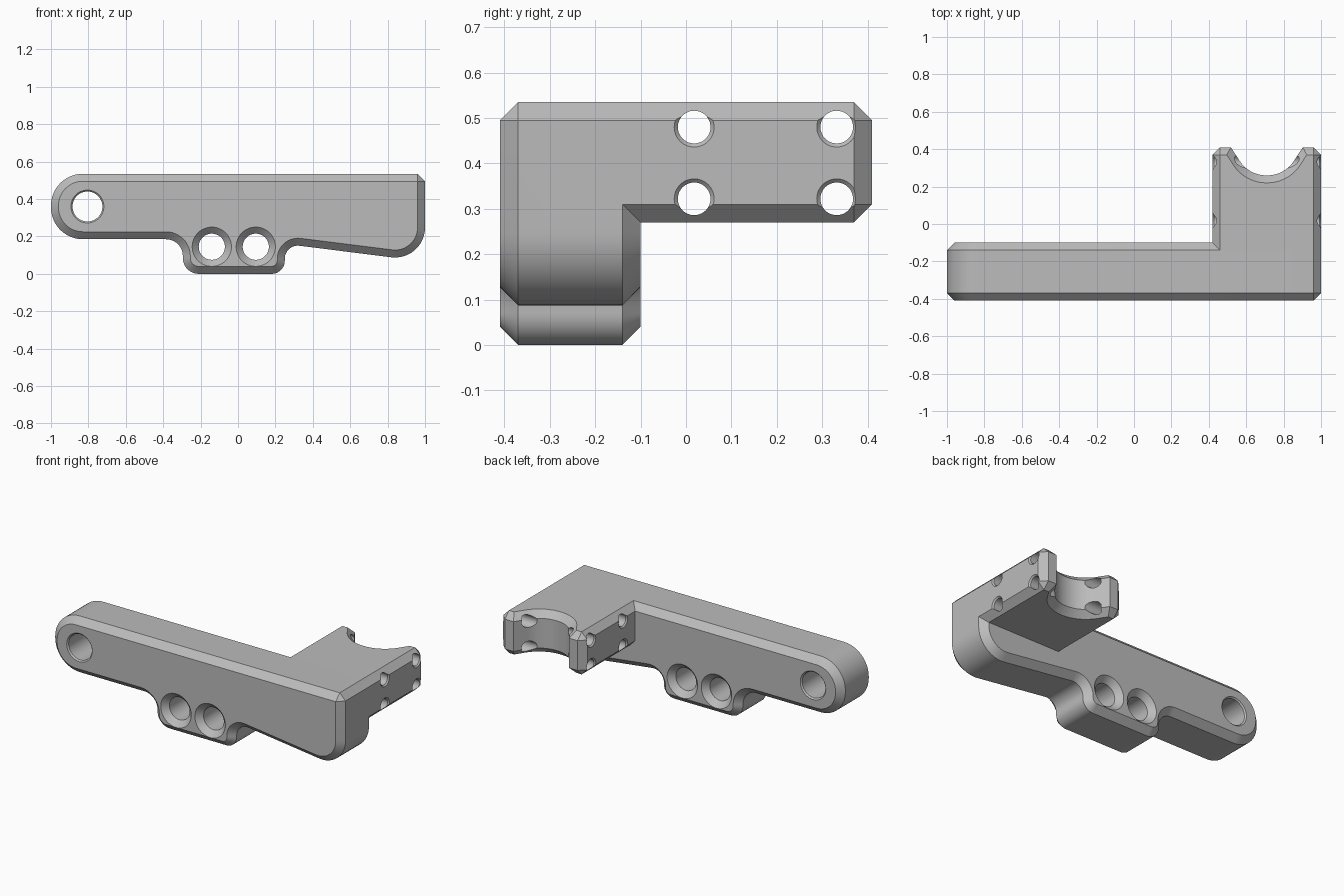
import bpy, bmesh, math
from mathutils import Vector

default = bpy.data.objects.get("Cube")
if default:
    bpy.data.objects.remove(default, do_unlink=True)

C = 0.04                       # chamfer size
FRONT, BAR_BACK, BACK = -0.41, -0.10, 0.41
BASE, TOP = 0.27, 0.535        # height range of the clamp block
LEFT, RIGHT = 0.42, 1.0        # width range of the clamp block


def ring(corners, inset):
    """Round (or chamfer, when radius is C) each corner, then inset the outline."""
    points = []
    for i, (x, y, r) in enumerate(corners):
        p = Vector((x, y))
        a = (p - Vector(corners[i - 1][:2])).normalized()
        b = (Vector(corners[(i + 1) % len(corners)][:2]) - p).normalized()
        turn = math.atan2(a.x * b.y - a.y * b.x, a.dot(b))
        side = 1 if turn > 0 else -1
        start = p - a * r * math.tan(abs(turn) / 2)
        centre = start + Vector((-a.y, a.x)) * r * side
        steps = 1 if r == C else 12
        for k in range(steps + 1):
            t = turn * k / steps
            d = start - centre
            d = Vector((d.x * math.cos(t) - d.y * math.sin(t),
                        d.x * math.sin(t) + d.y * math.cos(t)))
            points.append(centre + d * (1 - side * inset / r))
    return points


def loft(name, corners, levels, axis):
    """Solid through rings of one outline; levels are (position, inset)."""
    place = {"x": lambda u, v, w: (w, u, v),
             "y": lambda u, v, w: (u, w, v),
             "z": lambda u, v, w: (u, v, w)}[axis]
    bm = bmesh.new()
    rings = [[bm.verts.new(place(p.x, p.y, w)) for p in ring(corners, inset)]
             for w, inset in levels]
    n = len(rings[0])
    for lower, upper in zip(rings, rings[1:]):
        for i in range(n):
            j = (i + 1) % n
            bm.faces.new((lower[i], lower[j], upper[j], upper[i]))
    bm.faces.new(rings[0])
    bm.faces.new(rings[-1])
    bmesh.ops.remove_doubles(bm, verts=bm.verts, dist=0.0002)
    bmesh.ops.recalc_face_normals(bm, faces=bm.faces)
    mesh = bpy.data.meshes.new(name)
    bm.to_mesh(mesh)
    bm.free()
    obj = bpy.data.objects.new(name, mesh)
    bpy.context.collection.objects.link(obj)
    return obj


def rectangle(u0, v0, u1, v1, r):
    return [(u0, v0, r), (u1, v0, r), (u1, v1, r), (u0, v1, r)]


def sunk(a, b, depth):
    """Levels for a cutter that flares at both faces."""
    extra = 0.03
    return [(a - extra, -depth - extra), (a + depth, 0),
            (b - depth, 0), (b + extra, -depth - extra)]


def hole(u, v, r, depth, a, b, axis):
    return loft("hole_cutter", rectangle(u - r, v - r, u + r, v + r, r),
                sunk(a, b, depth), axis)


def combine(target, other, operation):
    mod = target.modifiers.new("combine", "BOOLEAN")
    mod.operation = operation
    mod.solver = "EXACT"
    mod.object = other
    bpy.context.view_layer.objects.active = target
    bpy.ops.object.modifier_apply(modifier=mod.name)
    bpy.data.objects.remove(other, do_unlink=True)


# long arm with rounded end, lower lug and sloped underside
arm_outline = [
    (-1, 0.185, 0.17), (-0.295, 0.185, 0.09), (-0.295, 0, 0.085),
    (0.25, 0, 0.07), (0.25, 0.16, 0.07), (RIGHT, 0.066, 0.16),
    (RIGHT, TOP, C), (-1, TOP, 0.17),
]
bracket = loft("bracket", arm_outline,
               [(FRONT, C), (FRONT + C, 0), (BAR_BACK - C, 0), (BAR_BACK, C)], "y")

# clamp block reaching backwards
block = loft("clamp_block", rectangle(LEFT, BASE, RIGHT, TOP, C),
             [(-0.25, 0), (BACK - C, 0), (BACK, C)], "y")
combine(bracket, block, "UNION")

# flared round notch in the back of the block
notch_outline = [(0.466, 0.49, C), (0.615, 0.26, 0.17),
                 (0.805, 0.26, 0.17), (0.954, 0.49, C)]
cutters = [loft("notch_cutter", notch_outline, sunk(BASE, TOP, C), "z")]

# pivot hole and the two countersunk lug holes
cutters.append(hole(-0.805, 0.36, 0.08, 0.008, FRONT, BAR_BACK, "y"))
for x in (-0.14, 0.095):
    cutters.append(hole(x, 0.145, 0.07, 0.035, FRONT, BAR_BACK, "y"))

# four bolt holes across the block
for y in (0.018, 0.332):
    for z in (0.322, 0.48):
        cutters.append(hole(y, z, 0.036, 0.008, LEFT, RIGHT, "x"))

for cutter in cutters:
    combine(bracket, cutter, "DIFFERENCE")

# plain grey material
grey = bpy.data.materials.new("grey")
grey.use_nodes = True
colour = (0.5, 0.5, 0.5, 1)
grey.diffuse_color = colour
grey.node_tree.nodes["Principled BSDF"].inputs["Base Color"].default_value = colour
bracket.data.materials.clear()
bracket.data.materials.append(grey)

bpy.ops.object.select_all(action="DESELECT")
bracket.select_set(True)
bpy.context.view_layer.objects.active = bracket
bpy.ops.object.shade_smooth_by_angle(angle=math.radians(30))
